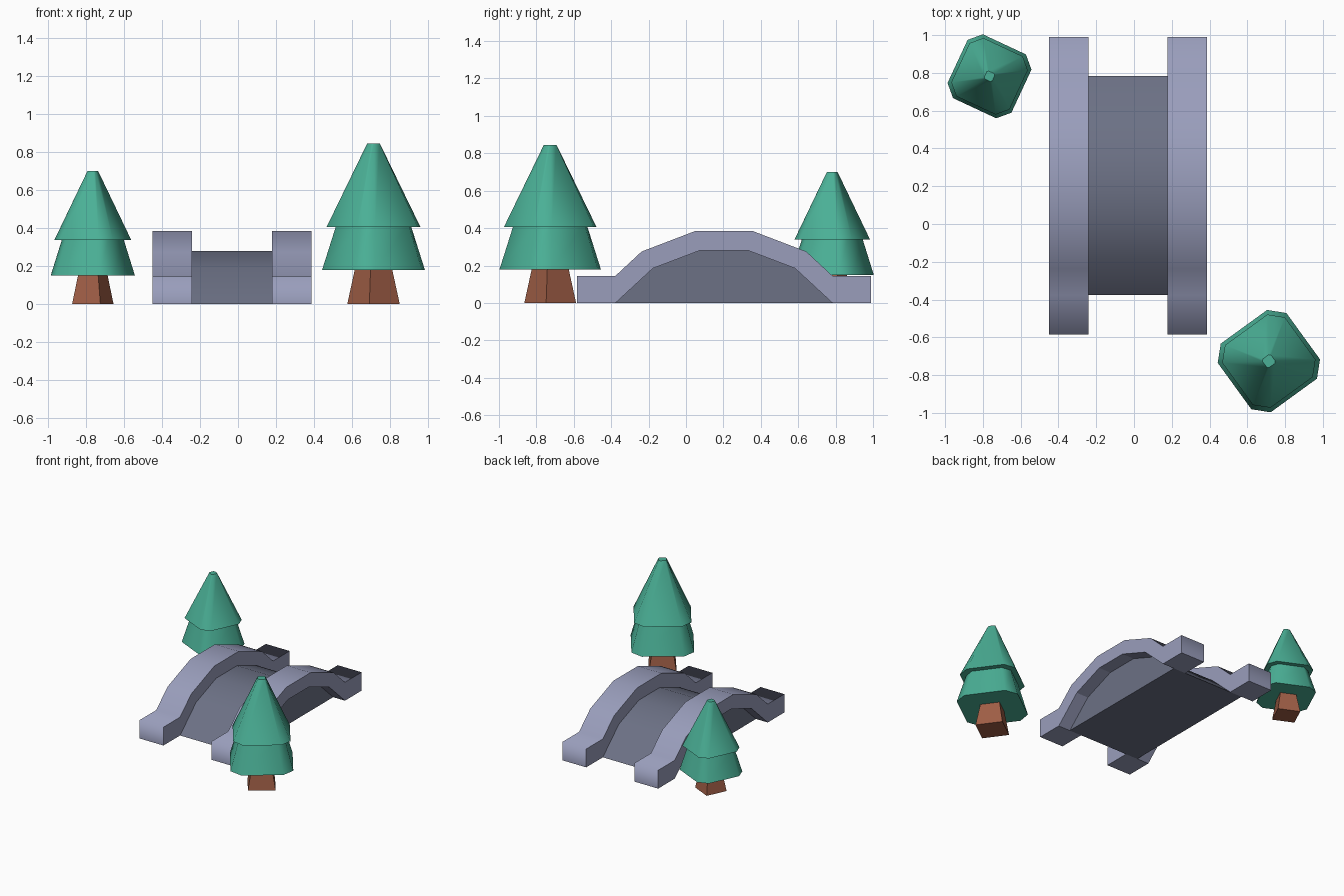
import bpy, bmesh, math

if "Cube" in bpy.data.objects:
    bpy.data.objects.remove(bpy.data.objects["Cube"])


def material(name, color):
    m = bpy.data.materials.new(name)
    m.diffuse_color = (*color, 1)
    m.use_nodes = True
    m.node_tree.nodes["Principled BSDF"].inputs["Base Color"].default_value = m.diffuse_color
    return m


GREEN = material("pine green", (0.069, 0.434, 0.305))
BROWN = material("bark brown", (0.35, 0.112, 0.061))
LAVENDER = material("lavender stone", (0.32, 0.34, 0.50))
SLATE = material("slate stone", (0.15, 0.165, 0.235))


def finish(bm, name, mat, smooth):
    bmesh.ops.recalc_face_normals(bm, faces=bm.faces)
    for f in bm.faces:
        f.normal_update()
        f.smooth = smooth(f)
    me = bpy.data.meshes.new(name)
    bm.to_mesh(me)
    bm.free()
    me.materials.append(mat)
    ob = bpy.data.objects.new(name, me)
    bpy.context.collection.objects.link(ob)
    return ob


def extrude_profile(name, points, x0, x1, mat):
    """Closed (y, z) outline extruded along x; rounded shading over the top only."""
    bm = bmesh.new()
    face = bm.faces.new([bm.verts.new((x0, y, z)) for y, z in points])
    out = bmesh.ops.extrude_face_region(bm, geom=[face])
    moved = [g for g in out["geom"] if isinstance(g, bmesh.types.BMVert)]
    bmesh.ops.translate(bm, verts=moved, vec=(x1 - x0, 0, 0))
    return finish(bm, name, mat,
                  lambda f: abs(f.normal.x) < 0.5 and f.normal.z > -0.1)


def frustum(name, center, angles, rings, mat, smooth):
    """Stack of (radius, z) rings with corners at the given angles."""
    bm = bmesh.new()
    loops = [[bm.verts.new((center[0] + r * math.cos(a), center[1] + r * math.sin(a), z))
              for a in angles] for r, z in rings]
    n = len(angles)
    for lo, hi in zip(loops, loops[1:]):
        for i in range(n):
            bm.faces.new((lo[i], lo[(i + 1) % n], hi[(i + 1) % n], hi[i]))
    bm.faces.new(loops[0][::-1])
    bm.faces.new(loops[-1])
    return finish(bm, name, mat, lambda f: smooth and abs(f.normal.z) < 0.95)


# Bridge: symmetric arch outlines about the middle of the span
MID_Y, MID_X = 0.203, -0.032


def mirrored(half):
    return [(MID_Y - d, z) for d, z in half] + [(MID_Y + d, z) for d, z in reversed(half)]


arch = [(0.58, 0), (0.38, 0.185), (0.13, 0.28)]
rail = [(0.787, 0), (0.787, 0.145), (0.58, 0.145), (0.44, 0.275), (0.152, 0.385)]
deck_outline = mirrored(arch)
rail_outline = mirrored(rail) + deck_outline[::-1]

extrude_profile("bridge_deck", deck_outline, MID_X - 0.315, MID_X + 0.315, SLATE)
for side, label in ((-1, "left"), (1, "right")):
    a, b = sorted((MID_X + side * 0.21, MID_X + side * 0.418))
    extrude_profile(label + "_rail", rail_outline, a, b, LAVENDER)


# Trees: square trunk and two tiers with chamfered corners
def tree(label, center, turn, s):
    square = [math.radians(turn + 90 * k) for k in range(4)]
    octagon = [a + math.radians(d) for a in square for d in (-11, 11)]
    frustum(label + "_trunk", center, square,
            [(0.14 * s, 0), (0.098 * s, 0.19 * s)], BROWN, False)
    frustum(label + "_lower_branches", center, octagon,
            [(0.271 * s, 0.18 * s), (0.195 * s, 0.42 * s)], GREEN, True)
    frustum(label + "_upper_branches", center, octagon,
            [(0.247 * s, 0.407 * s), (0.034 * s, 0.845 * s)], GREEN, True)


tree("large_tree", (0.714, -0.726), -9, 1.0)
tree("small_tree", (-0.765, 0.782), 20, 0.83)
